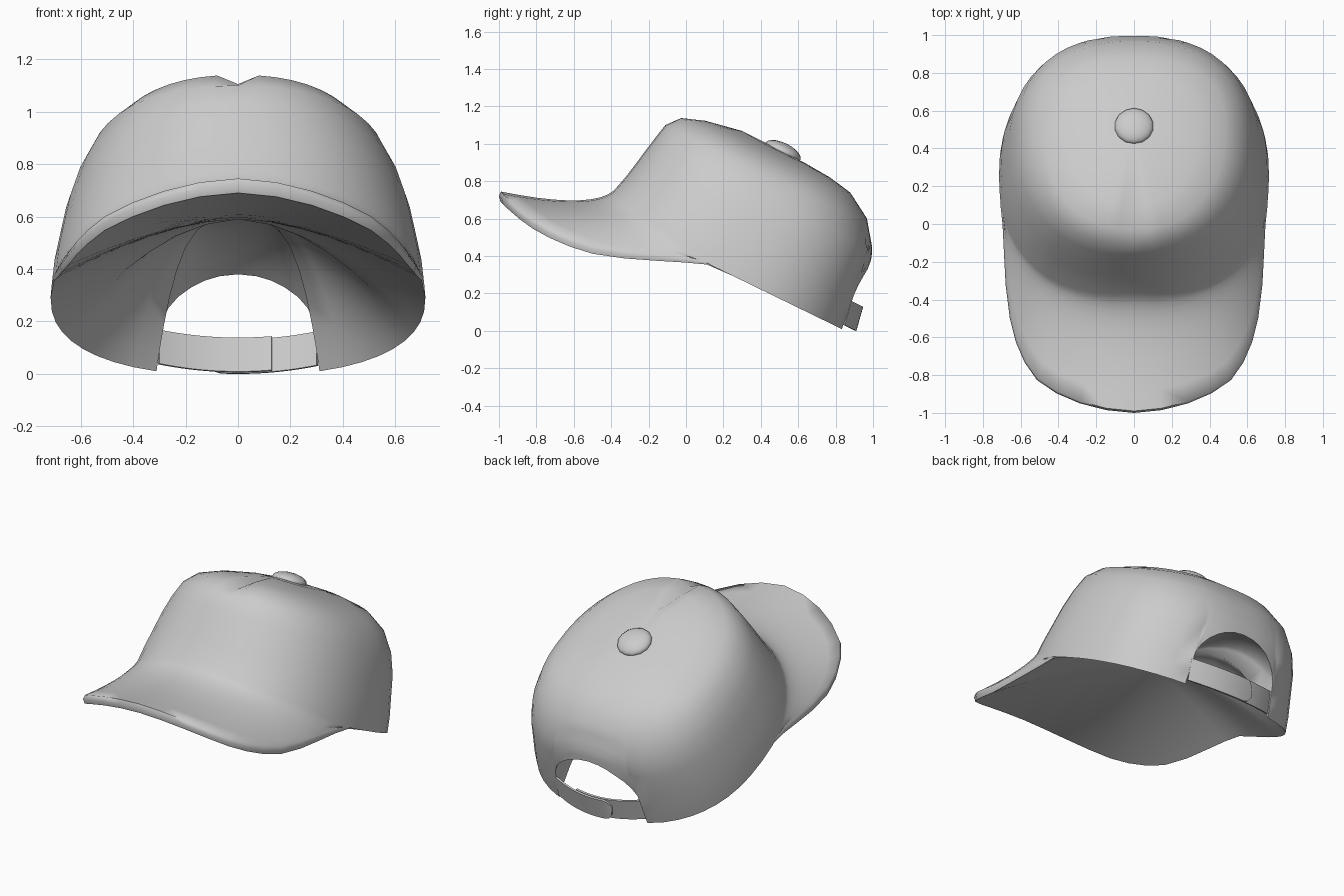
import bpy, bmesh, math
from mathutils import Vector, Matrix

if "Cube" in bpy.data.objects:
    bpy.data.objects.remove(bpy.data.objects["Cube"])

TILT = math.radians(26)
ROT = Matrix.Rotation(-TILT, 3, 'X')      # cap frame (x, back, up) -> world

grey = bpy.data.materials.new("cloth grey")
grey.diffuse_color = (0.6, 0.6, 0.6, 1)
grey.use_nodes = True
grey.node_tree.nodes["Principled BSDF"].inputs["Base Color"].default_value = grey.diffuse_color


def world(x, b, h):
    return ROT @ Vector((x, b, h))


def make(name, verts, faces, outward):
    """Mesh object whose faces agree with outward(centre)."""
    me = bpy.data.meshes.new(name)
    me.from_pydata([tuple(v) for v in verts], [], faces)
    bm = bmesh.new()
    bm.from_mesh(me)
    bmesh.ops.remove_doubles(bm, verts=bm.verts, dist=.0005)
    bmesh.ops.recalc_face_normals(bm, faces=bm.faces)
    bm.normal_update()
    if sum(f.normal.dot(outward(f.calc_center_median())) for f in bm.faces) < 0:
        bmesh.ops.reverse_faces(bm, faces=bm.faces)
    bm.to_mesh(me)
    bm.free()
    me.materials.append(grey)
    ob = bpy.data.objects.new(name, me)
    bpy.context.collection.objects.link(ob)
    return ob


def finish(ob, angle=35):
    """Apply modifiers, then smooth shade."""
    bpy.ops.object.select_all(action='DESELECT')
    ob.select_set(True)
    bpy.context.view_layer.objects.active = ob
    for m in list(ob.modifiers):
        bpy.ops.object.modifier_apply(modifier=m.name)
    bpy.ops.object.shade_smooth_by_angle(angle=math.radians(angle))


# Crown rings: side height, half width, front height, front, back height, back
RINGS = [
    (.374, .715, .390, -.700, .374, .785),
    (.470, .705, .480, -.685, .460, .775),
    (.550, .690, .570, -.656, .560, .760),
    (.700, .660, .690, -.632, .720, .741),
    (.820, .622, .820, -.608, .830, .705),
    (.930, .565, .940, -.582, .965, .605),
    (1.000, .485, 1.012, -.526, 1.050, .465),
    (1.050, .350, 1.055, -.403, 1.075, .330),
    (1.080, .180, 1.092, -.200, 1.085, .190),
]
MID = .10
LOW = 5                                   # rings that follow the lower edge


def spow(v, e):
    return math.copysign(abs(v) ** e, v)


def crown_local(level, th):
    """Point on the crown in the cap frame; th = 0 is the front centre."""
    i = min(int(level), len(RINGS) - 2)
    t = level - i
    hs, rs, hf, bf, hb, bb = [p + (q - p) * t for p, q in zip(RINGS[i], RINGS[i + 1])]
    c, s = math.cos(th), math.sin(th)
    h_end, b_end, e = (hf, bf, 2 / 2.25) if c > 0 else (hb, bb, 2 / 2.4)
    return rs * spow(s, e), MID + (b_end - MID) * abs(c) ** e, hs + (h_end - hs) * c * c


def crown_point(level, th):
    return world(*crown_local(level, th))


# Column angles: even at the front and sides, fitted to the arch at the back
half = [7.5 * i for i in range(21)] + [158.4, 159.2, 161, 164, 168, 172, 176]
angles = half + [180] + [-a for a in reversed(half[1:])]
BRIM_END = 82.5


def start_level(deg):
    """Level of the shell's lower edge: brim seam, plain rim or back arch."""
    a = abs(deg)
    if a <= BRIM_END:
        return 1.6 * (1 - a / BRIM_END)
    if a < 159:
        return 0
    lo, hi = 0, 5
    for _ in range(30):
        mid = (lo + hi) / 2
        x, _b, h = crown_local(mid, math.radians(deg))
        if h < .50 + .275 * math.sqrt(max(0, 1 - (x / .302) ** 2)):
            lo = mid
        else:
            hi = mid
    return lo


# Crown with a small crease at the top of the front seam
verts, faces = [], []
SEG = len(angles)
for k in range(len(RINGS)):
    for deg in angles:
        low = start_level(deg)
        level = low + (LOW - low) * k / LOW if k < LOW else k
        p = crown_point(level, math.radians(deg))
        if deg == 0 and k in (6, 7):
            p.z -= .035
        verts.append(p)
verts.append(world(0, .04, 1.09))
for k in range(len(RINGS) - 1):
    for j in range(SEG):
        n = (j + 1) % SEG
        faces.append((k * SEG + j, k * SEG + n, (k + 1) * SEG + n, (k + 1) * SEG + j))
top = (len(RINGS) - 1) * SEG
faces += [(top + j, top + (j + 1) % SEG, len(verts) - 1) for j in range(SEG)]
rim = {deg: verts[j].copy() for j, deg in enumerate(angles)}

# Brim: curved sweep that flows out of the crown front, with a rolled lip
EDGE = [(0, -.99, .745), (.2, -.97, .725), (.38, -.905, .665), (.52, -.81, .595),
        (.60, -.68, .525), (.645, -.52, .465), (.675, -.28, .425), (.682, -.05, .405),
        (.70, .11, .375)]


def edge_point(s):
    i = min(int(s * 8), 7)
    return Vector(EDGE[i]).lerp(Vector(EDGE[i + 1]), s * 8 - i)


ROWS, N = 10, 11
W = ROWS + 3
base = len(verts)
for i in range(-N, N + 1):
    s = abs(i) / N
    th = math.radians(BRIM_END) * i / N
    a = crown_point(1.6 * (1 - s), th)
    c = crown_point(0, th) + Vector((0, 0, -.02 * (1 - s)))
    e = edge_point(s)
    e.x = math.copysign(e.x, i)
    for r in range(ROWS + 1):
        t = r / ROWS
        verts.append(a * (1 - t) ** 2 + c * 2 * t * (1 - t) + e * t * t)
    out = Vector((e.x, e.y + .3, 0)).normalized()
    depth = .055 - .035 * s ** 4
    verts.append(e + out * .010 + Vector((0, 0, -depth * .45)))
    verts.append(e + out * .002 + Vector((0, 0, -depth)))
    rim[7.5 * i] = verts[-1].copy()
for i in range(2 * N):
    for r in range(W - 1):
        q = base + i * W + r
        faces.append((q, q + 1, q + W + 1, q + W))

centre = world(0, .05, .5)
shell = make("crown_and_brim", verts, faces,
             lambda c: c - centre if c.y > -.3 else Vector((0, 0, 1)))
finish(shell, 70)

# Lining: shallow vaulted underside from the whole lower edge to the middle
verts, faces = [], []
hub = Vector((0, .10, .59))
STEPS = [0, .04, .09, .16, .25, .36, .5, .65, .82]
for t in STEPS:
    for deg in angles:
        p = rim[deg]
        k = min(1, max(0, (abs(deg) - 110) / 45))
        power = 1.7 + 2.1 * k             # rises faster beside the back opening
        q = p.lerp(hub, t)
        q.z = p.z + (hub.z - p.z) * (1 - (1 - t) ** power)
        verts.append(q)
verts.append(hub)
for r in range(len(STEPS) - 1):
    for j in range(SEG):
        n = (j + 1) % SEG
        faces.append((r * SEG + j, r * SEG + n, (r + 1) * SEG + n, (r + 1) * SEG + j))
last = (len(STEPS) - 1) * SEG
faces += [(last + j, last + (j + 1) % SEG, len(verts) - 1) for j in range(SEG)]
lining = make("lining", verts, faces, lambda c: Vector((0, 0, -1)))
finish(lining, 70)


# Strap halves: bands bent along the back, the outer one with a rounded end
def strap(name, x0, x1, offset, rounded):
    vs, fs = [], []
    n = 16
    for i in range(n + 1):
        x = x0 + (x1 - x0) * i / n
        tall = .066
        if rounded:
            d = max(0, .05 - abs(x1 - x)) / .05
            tall *= math.sqrt(max(.12, 1 - d * d))
        b = .797 + offset - .75 * x * x
        vs += [world(x, b + .012, .465 - tall), world(x, b - .012, .465 + tall)]
    for i in range(n):
        fs.append((2 * i, 2 * i + 2, 2 * i + 3, 2 * i + 1))
    ob = make(name, vs, fs, lambda c: Vector((0, 1, 0)))
    m = ob.modifiers.new("thickness", 'SOLIDIFY')
    m.thickness, m.offset = .012, -1
    finish(ob)


strap("inner_strap", -.305, .13, -.004, False)
strap("outer_strap", .305, -.12, .010, True)

# Button on top
bpy.ops.mesh.primitive_uv_sphere_add(segments=14, ring_count=10, radius=1,
                                     location=world(0, .045, 1.09), rotation=(-TILT, 0, 0))
button = bpy.context.object
button.name = "button"
button.scale = (.104, .104, .045)
button.data.materials.append(grey)
finish(button, 60)
